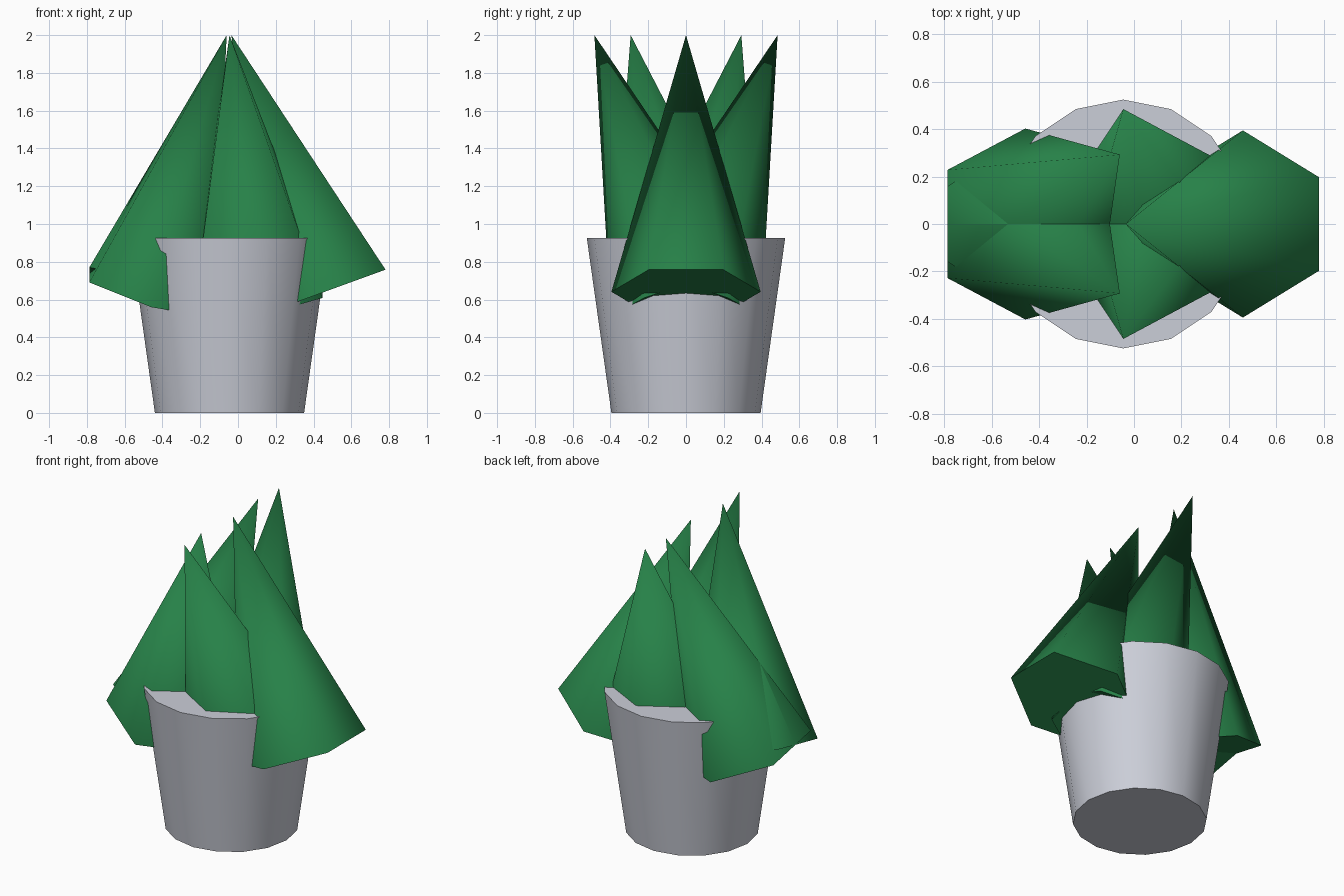
import bpy
import math
from mathutils import Matrix, Vector

cube = bpy.data.objects.get("Cube")
if cube:
    bpy.data.objects.remove(cube, do_unlink=True)


def material(name, colour):
    mat = bpy.data.materials.new(name)
    mat.use_nodes = True
    mat.diffuse_color = colour
    mat.node_tree.nodes["Principled BSDF"].inputs["Base Color"].default_value = colour
    return mat


leaf_green = material("leaf green", (0.02, 0.22, 0.065, 1))
pot_grey = material("pale grey", (0.6, 0.62, 0.69, 1))


def finish(name, mat, smooth_angle):
    obj = bpy.context.object
    obj.name = obj.data.name = name
    obj.data.materials.append(mat)
    bpy.ops.object.shade_smooth_by_angle(angle=math.radians(smooth_angle))
    return obj


# Tapered pot, closed at the rim
POT_HEIGHT = 0.925
bpy.ops.mesh.primitive_cone_add(vertices=16, radius1=0.395, radius2=0.525,
                                depth=POT_HEIGHT,
                                location=(-0.045, 0, POT_HEIGHT / 2))
finish("pot", pot_grey, 30)

# Six-sided spiky leaves, placed by their tips and leaned in x and y
LEAF_LENGTH = 1.446


def leaf(name, tip, lean_x, lean_y):
    turn = (Matrix.Rotation(math.radians(-lean_y), 4, 'X')
            @ Matrix.Rotation(math.radians(lean_x), 4, 'Y'))
    centre = Vector(tip) - turn @ Vector((0, 0, LEAF_LENGTH / 2))
    bpy.ops.mesh.primitive_cone_add(vertices=6, radius1=0.395, radius2=0,
                                    depth=LEAF_LENGTH)
    obj = finish(name, leaf_green, 65)
    obj.matrix_world = Matrix.Translation(centre) @ turn


leaf("leaf_left", (-0.035, 0, 2), -20, 0)
for side, sign in (("front", -1), ("back", 1)):
    leaf("leaf_right_" + side, (-0.06, sign * 0.293, 2), 16, sign * 11.5)
    leaf("leaf_" + side, (-0.045, sign * 0.485, 2), -6, sign * 18.7)
